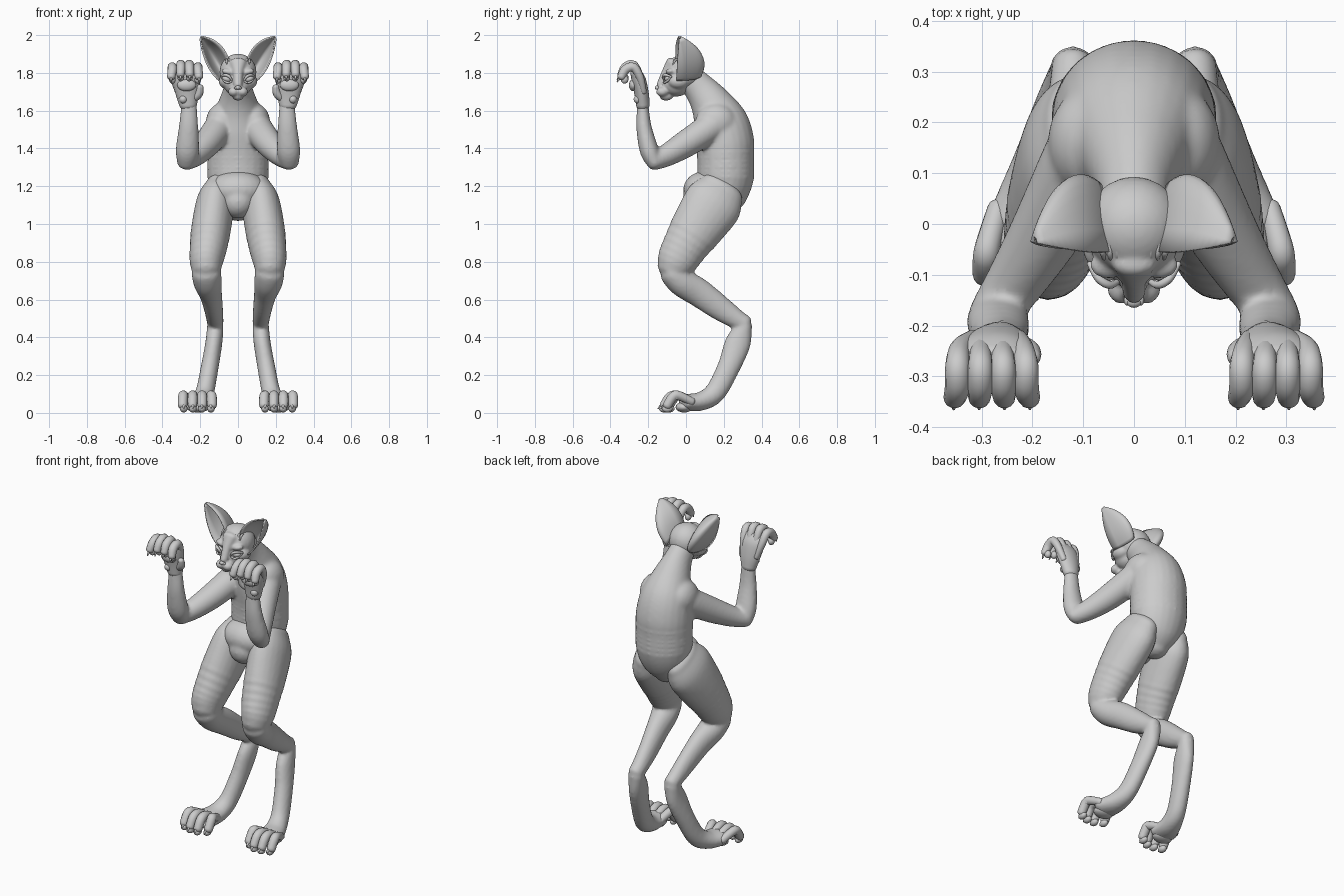
import bpy, bmesh, math
from mathutils import Vector, Matrix

cube = bpy.data.objects.get("Cube")
if cube:
    bpy.data.objects.remove(cube)

skin = bpy.data.materials.new("grey skin")
skin.use_nodes = True
GREY = (0.6, 0.6, 0.6, 1)
skin.diffuse_color = GREY
skin.node_tree.nodes["Principled BSDF"].inputs["Base Color"].default_value = GREY


def catmull(p, t):
    """Smooth interpolation of a list of vectors at parameter t."""
    i = min(int(t), len(p) - 2)
    f = t - i
    b, c = p[i], p[i + 1]
    a, d = p[max(i - 1, 0)], p[min(i + 2, len(p) - 1)]
    return 0.5 * (2 * b + (c - a) * f + (2 * a - 5 * b + 4 * c - d) * f * f
                  + (3 * b - a - 3 * c + d) * f ** 3)


def loft(bm, stations, s=1, steps=8, sides=24, folds=None):
    """Rounded limb through stations (x, y, z, half width, half depth)."""
    pts = [Vector((q[0] * s, q[1], q[2])) for q in stations]
    rad = [Vector((q[3], q[-1], 0)) for q in stations]
    n = (len(pts) - 1) * steps
    rings = []
    for k in range(n + 1):
        t = k / steps
        e = 0.02
        tan = (catmull(pts, min(t + e, len(pts) - 1)) - catmull(pts, max(t - e, 0))).normalized()
        rings.append((catmull(pts, t), tan, catmull(rad, t), t))
    # round off both ends
    def cap(ring, sign):
        c, tan, r, t = ring
        h = min(r.x, r.y) * 0.8
        return [(c + tan * sign * h * math.sin(a), tan, r * math.cos(a), t)
                for a in (0.4, 0.8, 1.2, 1.5)]
    rings = cap(rings[0], -1)[::-1] + rings + cap(rings[-1], 1)
    loops = []
    for c, tan, r, t in rings:
        side = (Vector((1, 0, 0)) - tan * tan.x).normalized()
        deep = tan.cross(side)
        swell = 1
        if folds and folds[0] < t < folds[1]:
            swell += 0.018 * math.sin(t * folds[2])
        loops.append([bm.verts.new(c + side * r.x * swell * math.cos(a) + deep * r.y * swell * math.sin(a))
                      for a in (2 * math.pi * j / sides for j in range(sides))])
    for l1, l2 in zip(loops, loops[1:]):
        for j in range(sides):
            bm.faces.new((l1[j], l1[j - 1], l2[j - 1], l2[j]))
    bm.faces.new(loops[0])
    bm.faces.new(loops[-1])


def ball(bm, c, r, s=1, tilt=0):
    """Ellipsoid, optionally tilted in the frontal plane."""
    m = Matrix.Translation((c[0] * s, c[1], c[2])) @ Matrix.Rotation(tilt * s, 4, 'Y') @ Matrix.Diagonal((*r, 1))
    bmesh.ops.create_uvsphere(bm, u_segments=24, v_segments=16, radius=1, matrix=m)


def finish(bm, name, voxel=0, smooth=0):
    bmesh.ops.recalc_face_normals(bm, faces=bm.faces[:])
    for f in bm.faces:
        f.smooth = True
    me = bpy.data.meshes.new(name)
    bm.to_mesh(me)
    bm.free()
    me.materials.append(skin)
    ob = bpy.data.objects.new(name, me)
    bpy.context.collection.objects.link(ob)
    if voxel:
        m = ob.modifiers.new("blend", 'REMESH')
        m.mode, m.voxel_size, m.use_smooth_shade = 'VOXEL', voxel, True
        m = ob.modifiers.new("soften", 'SMOOTH')
        m.factor, m.iterations = 0.5, smooth
    return ob


# torso with neck, shoulders and arms
bm = bmesh.new()
loft(bm, [(0, 0.0, 1.79, .065, .07), (0, .07, 1.72, .075, .085), (0, .13, 1.64, .105, .11),
          (0, .18, 1.54, .145, .145), (0, .205, 1.44, .16, .155), (0, .21, 1.34, .162, .15),
          (0, .21, 1.24, .16, .148), (0, .20, 1.16, .14, .125), (0, .17, 1.09, .09, .09)],
     folds=(4.4, 6, 26))
for s in (1, -1):
    ball(bm, (.085, .16, 1.54), (.085, .11, .1), s)
    loft(bm, [(.10, .13, 1.51, .08), (.165, .0, 1.425, .072), (.225, -.1, 1.365, .06),
              (.27, -.165, 1.335, .05)], s)
    loft(bm, [(.272, -.165, 1.32, .05, .04), (.268, -.195, 1.39, .062, .05),
              (.262, -.222, 1.51, .052, .041), (.26, -.228, 1.61, .043, .032),
              (.262, -.23, 1.67, .04, .03)], s)
finish(bm, "torso_and_arms", .01, 6)

# hips and belly pouch
bm = bmesh.new()
ball(bm, (0, .17, 1.18), (.165, .165, .12))
ball(bm, (0, .10, 1.18), (.15, .115, .10))
ball(bm, (0, .07, 1.12), (.09, .09, .09))
finish(bm, "hips", .01, 6)

for s, side in ((1, "left"), (-1, "right")):
    # thigh, shin and metatarsal
    bm = bmesh.new()
    loft(bm, [(.105, .19, 1.18, .075, .125), (.12, .145, 1.11, .1, .155), (.14, .065, .99, .105, .142),
              (.155, 0, .89, .1, .122), (.167, -.045, .81, .09, .108), (.168, -.065, .765, .08, .09)],
         s, steps=14, folds=(2.4, 5, 16))
    loft(bm, [(.168, -.07, .74, .078, .07), (.16, -.02, .69, .075, .075), (.145, .07, .635, .06, .075),
              (.13, .18, .555, .05, .066), (.122, .27, .495, .045, .052), (.12, .31, .475, .043, .045)], s)
    loft(bm, [(.12, .31, .46, .044, .042), (.128, .275, .37, .045, .068), (.15, .225, .24, .047, .06),
              (.175, .155, .11, .05, .056), (.195, .08, .062, .062, .05), (.212, 0, .055, .08, .045)], s)
    finish(bm, side + "_leg", .01, 5)

    # hind paw: four arched toes, claws and pads
    bm = bmesh.new()
    for i in range(4):
        o = i - 1.5
        x = .215 + o * .048
        tip = -.115 + .016 * (abs(o) - .5) + .01 * (i == 0)
        loft(bm, [(.213 + o * .036, .03, .06, .022), (x, -.04, .092, .025), (x + o * .003, tip + .03, .085, .026),
                  (x + o * .004, tip, .04, .025)], s, steps=4, sides=14)
        loft(bm, [(x, tip - .015, .04, .009), (x, tip - .033, .022, .003)], s, steps=3, sides=8)
        ball(bm, (x, tip, .022), (.02, .028, .02), s)
    ball(bm, (.212, -.01, .03), (.06, .045, .028), s)
    finish(bm, side + "_hind_paw")

    # front paw: palm, curled fingers, thumb, pads and claws
    bm = bmesh.new()
    loft(bm, [(.264, -.228, 1.63, .047, .036), (.268, -.235, 1.69, .062, .038),
              (.274, -.25, 1.76, .074, .038), (.278, -.265, 1.80, .074, .03)], s)
    for i in range(4):
        o = i - 1.5
        x = .28 + o * .045
        top = 1.842 - .012 * (abs(o) - .5)
        loft(bm, [(.272 + o * .03, -.225, 1.70, .017), (x - o * .004, -.245, 1.78, .021), (x, -.278, top, .024),
                  (x, -.32, top - .012, .025), (x + o * .004, -.342, top - .05, .022)], s, steps=4, sides=14)
        loft(bm, [(x + o * .004, -.35, top - .055, .009), (x + o * .005, -.364, top - .078, .003)],
             s, steps=3, sides=8)
        ball(bm, (x, -.325, top - .065), (.018, .02, .022), s)
    loft(bm, [(.235, -.235, 1.665, .022), (.207, -.25, 1.69, .022), (.2, -.262, 1.725, .017)], s, steps=4, sides=14)
    ball(bm, (.272, -.28, 1.735), (.05, .022, .032), s)
    ball(bm, (.29, -.255, 1.66), (.022, .022, .022), s)
    finish(bm, side + "_front_paw")

    # cupped ear swept between inner edge, back ridge and outer edge
    def bez(a, b, c, t):
        return Vector(a) * (1 - t) ** 2 + Vector(b) * 2 * t * (1 - t) + Vector(c) * t * t
    bm = bmesh.new()
    grid = []
    for i in range(15):
        t = i / 14
        inner = bez((.05, -.055, 1.87), (.085, -.06, 1.975), (.19, -.038, 1.992), t)
        ridge = bez((.07, .08, 1.79), (.14, .135, 1.90), (.196, -.026, 1.988), t)
        outer = bez((.10, -.05, 1.76), (.18, -.05, 1.83), (.2, -.036, 1.98), t)
        ctrl = 2 * ridge - (inner + outer) / 2
        row = [bez(inner, ctrl, outer, j / 12) for j in range(13)]
        grid.append([bm.verts.new((p.x * s, p.y, p.z)) for p in row])
    for r1, r2 in zip(grid, grid[1:]):
        for j in range(12):
            bm.faces.new((r1[j], r1[j + 1], r2[j + 1], r2[j]))
    ear = finish(bm, side + "_ear")
    m = ear.modifiers.new("thickness", 'SOLIDIFY')
    m.thickness, m.offset = .008, 0

    # eye with slanted upper and lower lids
    bm = bmesh.new()
    ball(bm, (.058, -.092, 1.768), (.026, .022, .018), s, -.3)
    loft(bm, [(.03, -.112, 1.757, .005), (.048, -.12, 1.782, .008), (.07, -.107, 1.789, .008),
              (.088, -.078, 1.78, .005)], s, steps=5, sides=10)
    loft(bm, [(.03, -.112, 1.757, .005), (.052, -.115, 1.748, .006), (.075, -.098, 1.758, .006),
              (.088, -.078, 1.78, .004)], s, steps=5, sides=10)
    finish(bm, side + "_eye")

# head: skull, brow, cheeks, bridge, muzzle and chin
bm = bmesh.new()
ball(bm, (0, -.005, 1.805), (.098, .098, .096))
ball(bm, (0, -.05, 1.74), (.075, .075, .065))
loft(bm, [(0, -.075, 1.855, .045, .03), (0, -.105, 1.8, .027, .025), (0, -.135, 1.735, .022, .022)])
ball(bm, (0, -.105, 1.675), (.03, .035, .022))
for s in (1, -1):
    ball(bm, (.06, -.04, 1.755), (.042, .055, .04), s)
    ball(bm, (.05, -.08, 1.805), (.038, .028, .018), s, -.2)
    ball(bm, (.023, -.125, 1.7), (.03, .033, .026), s)
finish(bm, "head", .007, 4)

# nose tip with nostril wings
bm = bmesh.new()
ball(bm, (0, -.153, 1.722), (.015, .012, .011))
for s in (1, -1):
    ball(bm, (.012, -.151, 1.72), (.008, .01, .008), s)
finish(bm, "nose")

# forehead wrinkles fanning towards the ears
bm = bmesh.new()
for s in (1, -1):
    for i in range(4):
        x = .014 + .015 * i
        loft(bm, [(x, -.086 + .006 * i, 1.845, .004), (x + .003, -.068 + .004 * i, 1.868, .006),
                  (x + .004, -.04, 1.888 - .006 * i, .004)], s, steps=4, sides=8)
finish(bm, "forehead_wrinkles")
